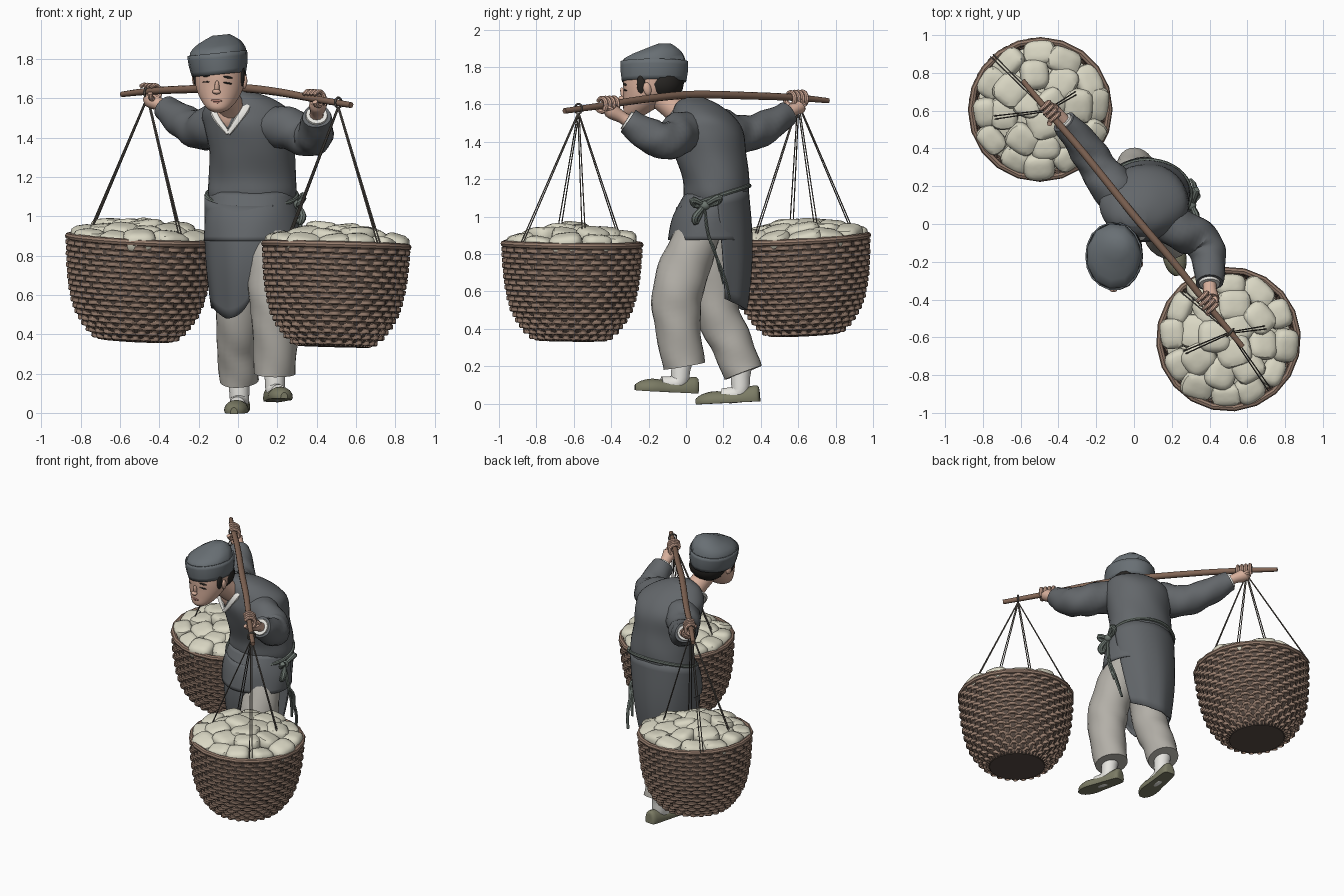
import bpy, bmesh, random
from math import sin, cos, pi, radians, tanh
from mathutils import Vector, Matrix, Euler

if "Cube" in bpy.data.objects:
    bpy.data.objects.remove(bpy.data.objects["Cube"])

random.seed(4)
COL = dict(cloth=(.125, .135, .145), apron=(.12, .13, .14), cap=(.14, .16, .175), trouser=(.45, .43, .39),
           wicker=(.30, .20, .15), dark=(.10, .072, .058), stone=(.70, .68, .55), skin=(.68, .43, .33),
           shoe=(.20, .20, .13), white=(.80, .79, .75), hair=(.02, .018, .016), sash=(.15, .18, .16),
           rope=(.16, .14, .12), lip=(.42, .2, .16), pole=(.22, .13, .09))
MATS = {}
for k, c in COL.items():
    MATS[k] = bpy.data.materials.new(k)
    MATS[k].diffuse_color = (*c, 1)


def spline(pts, n=5):
    """Catmull-Rom resample of tuples of any length."""
    out = []
    for i in range(len(pts) - 1):
        a, b, c, d = (pts[max(i - 1, 0)], pts[i], pts[i + 1], pts[min(i + 2, len(pts) - 1)])
        for s in range(n):
            t = s / n
            out.append(tuple(.5 * (2*q + (r-p)*t + (2*p-5*q+4*r-w)*t*t + (3*q-p-3*r+w)*t**3)
                             for p, q, r, w in zip(a, b, c, d)))
    return out + [tuple(pts[-1])]


def grid(rings, wrap=True, loop=False, cap=True):
    n, m = len(rings[0]), len(rings)
    V = [Vector(p) for r in rings for p in r]
    F = [(i*n + j, i*n + (j+1) % n, (i+1) % m*n + (j+1) % n, (i+1) % m*n + j)
         for i in range(m if loop else m - 1) for j in range(n if wrap else n - 1)]
    if cap and wrap and not loop:
        F += [tuple(range(n)), tuple(range((m-1)*n, m*n))]
    return V, F


def obj(name, mat, *parts, M=None, solid=0):
    V, F = [], []
    for v, f in parts:
        F += [tuple(i + len(V) for i in q) for q in f]
        V += v
    me = bpy.data.meshes.new(name)
    me.from_pydata([M @ v for v in V] if M else V, [], F)
    bm = bmesh.new()
    bm.from_mesh(me)
    bmesh.ops.recalc_face_normals(bm, faces=bm.faces)
    bm.to_mesh(me)
    bm.free()
    me.materials.append(MATS[mat])
    o = bpy.data.objects.new(name, me)
    bpy.context.collection.objects.link(o)
    if solid:
        s = o.modifiers.new("thickness", 'SOLIDIFY')
        s.thickness, s.offset = solid, 0
    return o


def tube(pts, seg=10, n=5, flat=1, wob=0, loop=False, cap=True):
    """Sweep along (x, y, z, r) points; wob adds cloth folds."""
    P = spline(pts, n) if n > 1 else pts
    C = [Vector(p[:3]) for p in P]
    ext = [max(c[k] for c in C) - min(c[k] for c in C) for k in range(3)]
    ref = Vector((1, 0, 0)) if ext[2] == max(ext) else Vector((0, 0, 1))
    rings, m = [], len(P)
    for i, p in enumerate(P):
        t = (C[(i+1) % m] - C[i-1] if loop else C[min(i+1, m-1)] - C[max(i-1, 0)]).normalized()
        u = (ref - t * ref.dot(t)).normalized()
        w = t.cross(u)
        ring = []
        for j in range(seg):
            a = 2*pi*j/seg
            r = p[3] * (1 + wob * sin(3*a + i*1.1) + wob * .6 * sin(2*a - i*.9))
            ring.append(C[i] + u*cos(a)*r + w*sin(a)*r*flat)
        rings.append(ring)
    return grid(rings, loop=loop, cap=cap)


def loft(secs, seg=24, n=4, wob=0, cap=True):
    """Stack horizontal ellipses (x, y, z, rx, ry)."""
    rings = []
    for i, (x, y, z, rx, ry) in enumerate(spline(secs, n)):
        rings.append([(x + rx*cos(a)*(1 + wob*sin(5*a + i*.5)), y + ry*sin(a)*(1 + wob*sin(5*a + i*.5)), z)
                      for a in (2*pi*j/seg for j in range(seg))])
    return grid(rings, cap=cap)


def ball(c, r, rot=(0, 0, 0), e=2, seg=16, rows=9):
    """Ellipsoid; a larger e makes it boxier."""
    R = Euler(rot).to_matrix()
    rings = []
    for i in range(rows):
        b = -pi/2 + .04 + (pi - .08) * i / (rows - 1)
        ring = []
        for j in range(seg):
            a = 2*pi*j/seg
            d = Vector((cos(a)*cos(b), sin(a)*cos(b), sin(b)))
            d /= sum(abs(k)**e for k in d) ** (1/e)
            ring.append(Vector(c) + R @ Vector((d.x*r[0], d.y*r[1], d.z*r[2])))
        rings.append(ring)
    return grid(rings)


# Woven baskets with their load and ropes
PROFILE = spline([(.185, 0), (.243, .05), (.303, .14), (.335, .24), (.354, .36), (.364, .51)], 8)


def wall(z):
    for (r0, z0), (r1, z1) in zip(PROFILE, PROFILE[1:]):
        if z <= z1:
            return r0 + (r1 - r0) * (z - z0) / (z1 - z0)
    return PROFILE[-1][0]


def basket(side, loc, tilt, apex):
    M = Matrix.Translation(loc) @ Euler(tilt).to_matrix().to_4x4()
    shell = [[((r-.002)*cos(2*pi*j/40), (r-.002)*sin(2*pi*j/40), z) for j in range(40)] for r, z in PROFILE[::4]]
    V, F = grid(shell)
    obj(side + "_basket_lining", 'dark', (V, F[:-1]), M=M)
    weave, K, S = [], 24, 192
    for row in range(17):
        z = .018 + row * .029
        rings = []
        for s in range(S):
            a = 2*pi*s/S
            r = wall(z) - .001 + .012*tanh(1.6*cos(K*a + pi*row) + .35)
            rings.append([((r + dr)*cos(a), (r + dr)*sin(a), z + dz) for dr, dz in
                          ((.006, -.009), (.006, .009), (0, .0135), (-.006, 0), (0, -.0135))])
        weave.append(grid(rings, loop=True))
    obj(side + "_basket_weave", 'wicker', *weave, M=M)
    stakes = [tube([(wall(z)*cos(a), wall(z)*sin(a), z, .006) for z in (0, .06, .14, .26, .4, .51)], 4, 1)
              for a in (2*pi*(k+.5)/48 for k in range(48))]
    obj(side + "_basket_stakes", 'wicker', *stakes, M=M)
    rim = [(.366*cos(2*pi*k/20), .366*sin(2*pi*k/20), .512, .018) for k in range(20)]
    obj(side + "_basket_rim", 'wicker', tube(rim, 8, 1, loop=True), M=M)
    obj(side + "_basket_base", 'dark', loft([(0, 0, -.004, .18, .18), (0, 0, .012, .19, .19)], 32, 1), M=M)
    load = [loft([(0, 0, .45, .33, .33), (0, 0, .5, .25, .25), (0, 0, .53, .1, .1)], 24, 2)]
    for count, rad, sx, sy in ((3, .075, .088, .085), (8, .19, .08, .082), (12, .295, .064, .083)):
        for k in range(count):
            a = 2*pi*(k + random.uniform(-.12, .12))/count + rad*9
            q = rad + random.uniform(-.012, .008)
            load.append(ball((q*cos(a), q*sin(a), .505 + .065*(1 - (q/.33)**2) + random.uniform(-.01, .012)),
                             (sx*random.uniform(.9, 1.12), sy*random.uniform(.9, 1.15), random.uniform(.042, .055)),
                             (random.uniform(-.2, .2), .2*q/.3 + random.uniform(-.15, .15), a + random.uniform(-.2, .2)),
                             3.5, 20, 11))
    obj(side + "_basket_load", 'stone', *load, M=M)
    ropes, A = [], Vector(apex)
    for x, y in ((-.23, .26), (.23, -.26), (.23, .07), (-.23, -.07)):
        end = Vector((loc[0] + x, loc[1] + y, loc[2] + .535 - .05*x))
        off = Vector((-y, x, 0)).normalized() * .009
        for s in (-1, 1):
            ropes.append(tube([(*(A + off*s*.4), .0036), (*(end + off*s), .0036)], 6, 1))
    ropes.append(tube([(A.x + .026*cos(t)*.65, A.y + .026*cos(t)*.75, A.z + .022 + .026*sin(t), .006)
                       for t in (2*pi*i/14 for i in range(14))], 6, 1, loop=True))
    obj(side + "_ropes", 'rope', *ropes)


basket("rear", (-.522, .632, .372), (.05, .05, 0), (-.46, .6, 1.605))
basket("front", (.486, -.615, .34), (0, .03, .4), (.51, -.575, 1.555))

# Carrying pole
obj("carrying_pole", 'pole', tube([(-.59, .76, 1.62, .014), (-.45, .59, 1.636, .018), (-.27, .38, 1.645, .02),
    (0, .045, 1.652, .021), (.2, -.19, 1.632, .02), (.4, -.44, 1.595, .018), (.575, -.65, 1.565, .015)], 10, 6))

# Jacket body and its short skirt
obj("jacket", 'cloth', loft([(.07, .165, 1.04, .2, .15), (.072, .162, 1.11, .224, .172), (.075, .16, 1.2, .222, .178),
    (.07, .13, 1.33, .218, .192), (.06, .11, 1.45, .23, .2), (.045, .09, 1.53, .225, .17), (.02, .06, 1.6, .15, .115),
    (0, .04, 1.638, .06, .05)], 32, 5, .01))
obj("jacket_hem", 'cloth', loft([(.07, .16, 1.12, .212, .166), (.068, .13, 1.0, .232, .195), (.068, .115, .875, .235, .205)],
    40, 4, .015, False), solid=.01)

# Wrap apron, open on the left side, with a slanted front corner
rows = []
BOT = spline([(5, .56), (50, .52), (110, .5), (160, .53), (200, .53), (240, .48), (275, .56), (298, .84)], 6)
for i in range(13):
    t, ring = i/12, []
    for ang, zb in BOT:
        a = radians(ang + 14*t*max(0, 1 - (ang - 5)/80))
        fold = 1 + .02*t*sin(9*a)
        z = 1.1 + .05*sin(a) + (zb - 1.1 - .05*sin(a))*t
        d = min(1, (1.1 - z)/.6)
        front = max(0, -sin(a))
        ring.append((.07 - .035*d + (.236 + .015*sin(pi*d) - .075*d)*cos(a)*fold,
                     .15 + (.185 + .022*sin(pi*d) + .03*front*sin(pi*d) - .015*d)*sin(a)*fold, z))
    rows.append(ring)
obj("apron", 'apron', grid(rows, wrap=False), solid=.009)

# Waist tie with bow and hanging ends
obj("waist_tie", 'sash', tube([(.07 + .23*cos(a), .16 + .178*sin(a), 1.105 + .06*sin(a), .012)
    for a in (2*pi*k/40 for k in range(40))], 8, 1, loop=True))
bow = [ball((.305, .1, 1.06), (.025, .03, .025))]
for dy, dz in ((-.06, .03), (.075, .045), (-.05, -.06)):
    bow.append(tube([(.305, .1, 1.06, .012), (.33, .1 + dy, 1.06 + dz, .018), (.31, .1 + dy*.9, 1.03 + dz, .014),
                     (.305, .1, 1.055, .008)], 8, 4))
for y, z, x in ((.235, .56, .3), (.18, .71, .32), (.2, .64, .29)):
    bow.append(tube([(.305, .1, 1.05, .01), (.32, .12, .9, .013), (x + .02, y - .03, z + .12, .013), (x, y, z, .011)],
                    6, 4, .6))
obj("tie_bow", 'sash', *bow)

# Trousers, socks and shoes
obj("left_trouser", 'trouser', tube([(.15, .1, .98, .1), (.165, .02, .8, .125), (.185, -.045, .6, .13),
    (.19, -.045, .42, .117), (.185, -.01, .2, .106)], 24, 6, 1.05, .02))
obj("right_trouser", 'trouser', tube([(.04, .13, .98, .1), (.01, .14, .75, .12), (0, .165, .5, .112),
    (0, .245, .32, .106), (.005, .305, .165, .1)], 24, 6, 1.05, .02))


def foot(side, loc, rot, ankle):
    M = Matrix.Translation(loc) @ Euler(rot).to_matrix().to_4x4()
    rings = []
    for y, w, h in spline([(.172, .02, .055), (.16, .042, .086), (.09, .05, .077), (0, .056, .062), (-.08, .062, .066),
                           (-.14, .047, .052), (-.172, .018, .032)], 3):
        rings.append([(w*cos(a), y, max(-.25, sin(a))*h*.8 + h*.2) for a in (2*pi*j/16 for j in range(16))])
    obj(side + "_shoe", 'shoe', grid(rings), M=M)
    p = M @ Vector((0, .06, .05))
    q = M @ Vector((0, -.03, .04))
    obj(side + "_sock", 'white', tube([(*ankle, .06), (*((Vector(ankle) + p)/2), .053), (*p, .048), (*q, .04)], 14, 4))


foot("left", (.2, -.105, .064), (-.05, .05, .2), (.185, -.01, .27))
foot("right", (0, .225, .004), (.05, 0, -.12), (.004, .3, .23))

# Sleeves, cuffs and hands gripping the pole
POLE = (Vector((.575, -.65, 1.565)) - Vector((-.59, .76, 1.62))).normalized()


def arm(side, pts, grip, turn):
    obj(side + "_sleeve", 'cloth', tube(pts, 20, 6, 1, .035))
    e, b = Vector(pts[-1][:3]), Vector(pts[-2][:3])
    d = (e - b).normalized()
    r = pts[-1][3]
    obj(side + "_cuff", 'white', tube([(*(e - d*.02), r*.85), (*(e + d*.012), r*.75)], 16, 1))
    c = Vector(grip)
    w = e - c
    w = (w - POLE*w.dot(POLE)).normalized()
    n = POLE.cross(w) * turn
    palm = c + w*.045
    parts = [tube([(*(e - d*.02), .036), (*(e + d*.035), .032), (*palm, .042), (*(c + w*.03 + n*.015), .03)], 12, 4, 1.1)]
    for k in range(4):
        o = POLE * (-.042 + .027*k)
        parts.append(tube([(*(c + o + (w*cos(t) + n*sin(t))*.036), .0145 - .0009*i)
                           for i, t in enumerate((0, .7, 1.4, 2.1, 2.8, 3.5))], 8, 2))
    parts.append(tube([(*(c + (w*cos(t) - n*sin(t))*.036 + POLE*(.03 + .01*t)), .014) for t in (0, .6, 1.2, 1.8)], 8, 3))
    obj(side + "_hand", 'skin', *parts)


arm("left", [(.11, .04, 1.47, .09), (.24, -.03, 1.45, .108), (.355, -.085, 1.405, .1), (.395, -.18, 1.425, .093),
             (.4, -.31, 1.51, .072)], (.385, -.42, 1.6), 1)
arm("right", [(.02, .1, 1.47, .1), (-.1, .18, 1.46, .116), (-.19, .3, 1.44, .1), (-.27, .42, 1.475, .09),
              (-.37, .54, 1.55, .066)], (-.45, .59, 1.632), 1)

# Neck and crossed inner collar
obj("neck", 'skin', tube([(-.03, -.01, 1.53, .07), (-.05, -.08, 1.59, .066), (-.08, -.17, 1.67, .07)], 16, 4),
    ball((-.045, -.03, 1.52), (.07, .05, .09)))
obj("inner_collar", 'white', tube([(.07, .01, 1.6, .02), (.035, -.07, 1.54, .024), (-.05, -.085, 1.42, .012)], 8, 5, .7),
    tube([(-.1, .01, 1.58, .018), (-.12, -.045, 1.52, .02), (-.05, -.085, 1.42, .012)], 8, 5, .7))

# Head, slightly rolled to the figure's left
ROLL = Matrix.Translation((-.09, -.18, 1.66)) @ Euler((0, .06, -.12)).to_matrix().to_4x4() \
    @ Matrix.Translation((.09, .18, -1.66))
obj("head", 'skin', loft([(-.085, -.285, 1.528, .022, .025), (-.085, -.272, 1.55, .06, .062), (-.088, -.235, 1.6, .098, .1),
    (-.092, -.205, 1.66, .122, .13), (-.095, -.187, 1.72, .127, .15), (-.1, -.17, 1.78, .125, .155),
    (-.1, -.17, 1.85, .09, .11)], 28, 4), M=ROLL)
obj("nose", 'skin', ball((-.088, -.336, 1.652), (.013, .014, .04), (.25, 0, 0)),
    ball((-.088, -.345, 1.633), (.022, .017, .013)), M=ROLL)
obj("ears", 'skin', *[ball((-.093 + s*.127, -.192, 1.69), (.014, .022, .036), (.2, 0, s*.25)) for s in (-1, 1)], M=ROLL)
obj("eyes_and_brows", 'hair', *[ball((-.09 + s*.052, -.318 - dy, z), (.026, .008, h), (0, s*tip, s*.35))
    for s in (-1, 1) for z, h, tip, dy in ((1.68, .0045, .1, .001), (1.71, .006, .12, .002))], M=ROLL)
obj("mouth", 'lip', ball((-.087, -.327, 1.588), (.03, .012, .008)), ball((-.087, -.326, 1.579), (.022, .012, .008)), M=ROLL)
obj("hair", 'hair', ball((-.096, -.125, 1.715), (.132, .115, .105)),
    *[ball((-.095 + s*.118, -.225, 1.715), (.014, .025, .055)) for s in (-1, 1)], M=ROLL)

# Cloth cap, faceted, with a wrapped band
TIP = Matrix.Translation((-.1, -.17, 1.76)) @ Euler((0, -.1, 0)).to_matrix().to_4x4() @ Matrix.Translation((.1, .17, -1.76))
obj("cap", 'cap', loft([(-.1, -.17, 1.735, .13, .163), (-.1, -.17, 1.8, .146, .176), (-.098, -.168, 1.845, .143, .168),
    (-.085, -.135, 1.885, .108, .112), (-.07, -.115, 1.92, .045, .04)], 11, 2, .02), M=TIP)
obj("cap_band", 'cap', loft([(-.1, -.172, 1.722, .134, .17), (-.1, -.17, 1.775, .146, .178), (-.1, -.17, 1.83, .149, .178)],
    18, 2, .008, False), solid=.008, M=TIP)

# Smooth shading with crisp edges
for o in bpy.context.scene.objects:
    o.select_set(True)
    bpy.context.view_layer.objects.active = o
bpy.ops.object.shade_smooth_by_angle(angle=radians(40))

for m in bpy.data.materials:
    if m.users and not m.is_grease_pencil:
        m.use_nodes = True
        m.node_tree.nodes["Principled BSDF"].inputs["Base Color"].default_value = m.diffuse_color
